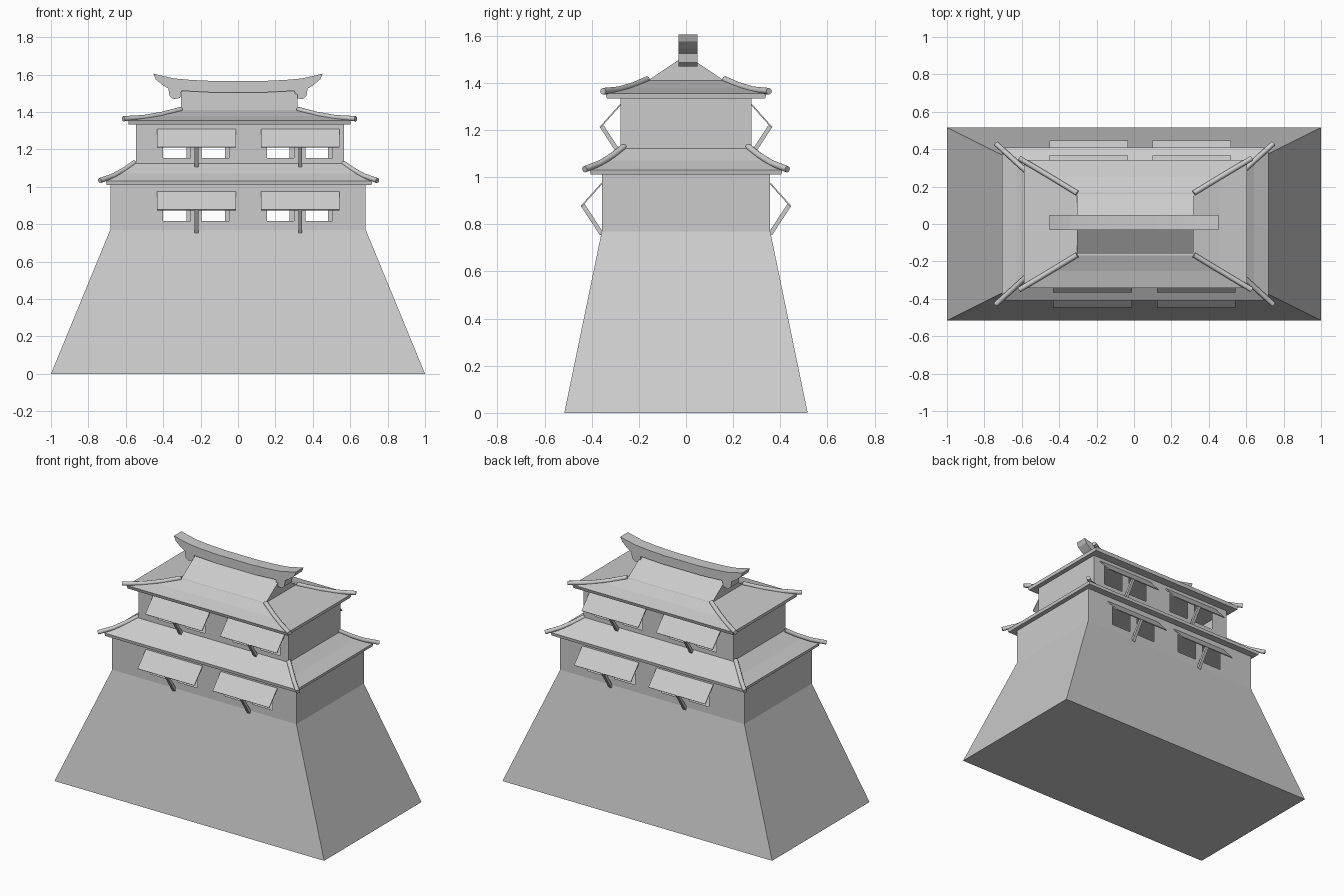
import bpy
import bmesh
from mathutils import Vector

if "Cube" in bpy.data.objects:
    bpy.data.objects.remove(bpy.data.objects["Cube"])


def finish(name, bm, recalc=True):
    bmesh.ops.remove_doubles(bm, verts=bm.verts, dist=1e-5)
    if recalc:
        bmesh.ops.recalc_face_normals(bm, faces=bm.faces)
    me = bpy.data.meshes.new(name)
    bm.to_mesh(me)
    bm.free()
    ob = bpy.data.objects.new(name, me)
    bpy.context.collection.objects.link(ob)
    return ob


def loft(name, rings, cx=0.0, top=True):
    """Stack of rectangles (half x, half y, z) joined into one body."""
    bm = bmesh.new()
    loops = [[bm.verts.new((cx + sx * x, sy * y, z))
              for sx, sy in ((-1, -1), (1, -1), (1, 1), (-1, 1))] for x, y, z in rings]
    for a, b in zip(loops, loops[1:]):
        for i in range(4):
            j = (i + 1) % 4
            bm.faces.new((a[i], a[j], b[j], b[i]))
    bm.faces.new(loops[0][::-1])
    if top:
        bm.faces.new(loops[-1])
    return finish(name, bm)


def extrude_profile(name, pts, offset):
    bm = bmesh.new()
    f = bm.faces.new([bm.verts.new(p) for p in pts])
    r = bmesh.ops.extrude_face_region(bm, geom=[f])
    bmesh.ops.translate(bm, vec=offset, verts=[v for v in r["geom"]
                                               if isinstance(v, bmesh.types.BMVert)])
    return finish(name, bm)


def bar(name, a, b, w, t):
    """Box from a to b in a y-z plane: w wide along x, t thick."""
    a, b = Vector(a), Vector(b)
    n = (b - a).normalized().cross(Vector((1, 0, 0))) * t / 2
    h = Vector((w / 2, 0, 0))
    return extrude_profile(name, [a - h - n, b - h - n, b - h + n, a - h + n], h * 2)


def hip_beams(name, path, cx):
    for sx in (-1, 1):
        for sy in (-1, 1):
            cu = bpy.data.curves.new(name, "CURVE")
            cu.dimensions = "3D"
            cu.bevel_depth = 0.014
            cu.bevel_resolution = 2
            cu.use_fill_caps = True
            sp = cu.splines.new("POLY")
            sp.points.add(len(path) - 1)
            for p, (x, y, z) in zip(sp.points, path):
                p.co = (cx + sx * x, sy * y, z, 1)
            bpy.context.collection.objects.link(bpy.data.objects.new(name, cu))


SHUTTERS = {-1: (-0.222, 0.333), 1: (-0.243, 0.308)}   # centres, front and back


def storey(name, x0, x1, hy, z0, z1, sill):
    """Hollow walls with paired window openings, shutters and props."""
    bm = bmesh.new()

    def quad(*pts):
        bm.faces.new([bm.verts.new(p) for p in pts])

    for s, centres in SHUTTERS.items():
        xs = [x0, x1] + [c + d for c in centres for d in (-0.178, -0.033, 0.027, 0.173)]
        xs.sort()
        zs = (z0, sill, sill + 0.14, z1)
        y = s * hy
        for i in range(len(xs) - 1):
            for k in range(3):
                if i % 2 and k == 1:
                    continue                              # window opening
                p = [(xs[i], y, zs[k]), (xs[i + 1], y, zs[k]),
                     (xs[i + 1], y, zs[k + 1]), (xs[i], y, zs[k + 1])]
                quad(*(p if s < 0 else p[::-1]))
        for c in centres:
            bar(name + "_shutter", (c, y, sill + 0.155), (c, s * (hy + 0.087), sill + 0.058),
                0.42, 0.006)
            bar(name + "_shutter_prop", (c, s * (hy + 0.08), sill + 0.062),
                (c, y, sill - 0.06), 0.02, 0.018)
    quad((x1, -hy, z0), (x1, hy, z0), (x1, hy, z1), (x1, -hy, z1))
    quad((x0, hy, z0), (x0, -hy, z0), (x0, -hy, z1), (x0, hy, z1))
    finish(name + "_walls", bm, recalc=False)


# Battered foundation
loft("foundation", [(1.0, 0.516, 0), (0.683, 0.357, 0.77)])

# Two storeys
storey("lower_storey", -0.683, 0.683, 0.357, 0.77, 1.012, 0.818)
storey("upper_storey", -0.545, 0.568, 0.277, 1.10, 1.337, 1.153)

# Lower skirt roof and its hip beams
loft("lower_roof", [(0.708, 0.405, 1.01), (0.712, 0.408, 1.03),
                    (0.635, 0.342, 1.07), (0.555, 0.275, 1.125)], 0.006)
hip_beams("lower_hip_beam", [(0.555, 0.262, 1.13), (0.61, 0.31, 1.092),
                             (0.67, 0.365, 1.058), (0.742, 0.43, 1.033)], 0.003)

# Upper roof: hipped skirt, gable and hip beams
loft("upper_roof", [(0.592, 0.335, 1.333), (0.595, 0.342, 1.355),
                    (0.45, 0.25, 1.378), (0.312, 0.168, 1.41)], 0.008)
extrude_profile("gable_roof", [(-0.306, -0.168, 1.405), (-0.306, 0, 1.518),
                               (-0.306, 0.168, 1.405)], (0.624, 0, 0))
hip_beams("upper_hip_beam", [(0.312, 0.165, 1.414), (0.41, 0.225, 1.388),
                             (0.51, 0.285, 1.37), (0.622, 0.352, 1.364)], 0.008)

# Ridge beam with upswept, hooked ends
half = [(0.12, 1.565), (0.25, 1.571), (0.34, 1.579), (0.40, 1.592), (0.453, 1.605),
        (0.440, 1.575), (0.405, 1.545), (0.372, 1.525), (0.366, 1.485), (0.345, 1.468),
        (0.31, 1.475), (0.302, 1.513), (0.15, 1.505)]
outline = half + [(-x, z) for x, z in reversed(half)]
extrude_profile("ridge_beam", [(x, -0.032, z) for x, z in outline], (0, 0.08, 0))
